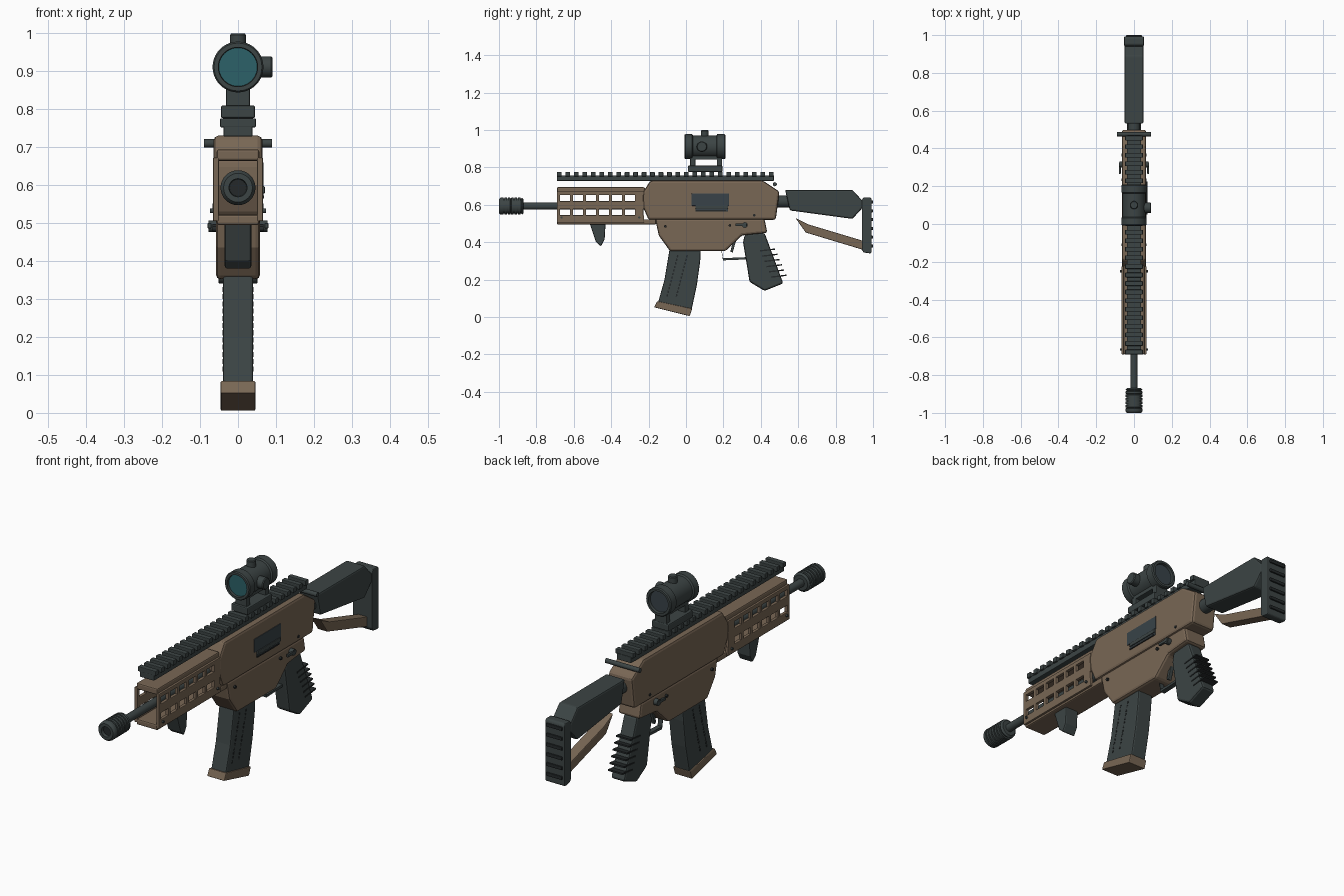
import bpy, bmesh, math
from mathutils import Vector, Matrix

if "Cube" in bpy.data.objects:
    bpy.data.objects.remove(bpy.data.objects["Cube"])


def material(name, rgb):
    m = bpy.data.materials.new(name)
    m.use_nodes = True
    m.diffuse_color = (*rgb, 1)
    m.node_tree.nodes["Principled BSDF"].inputs["Base Color"].default_value = (*rgb, 1)
    return m


TAN = material("tan polymer", (0.19, 0.135, 0.09))
DARK = material("dark grey", (0.045, 0.058, 0.058))
BLACK = material("near black", (0.018, 0.022, 0.023))
STEEL = material("port steel", (0.04, 0.055, 0.065))
LENS = material("teal lens", (0.025, 0.12, 0.14))


def finish(name, bm, mat, bevel=0.0, smooth=False):
    bmesh.ops.recalc_face_normals(bm, faces=bm.faces)
    mesh = bpy.data.meshes.new(name)
    bm.to_mesh(mesh)
    bm.free()
    ob = bpy.data.objects.new(name, mesh)
    bpy.context.collection.objects.link(ob)
    mesh.materials.append(mat)
    if bevel:
        mod = ob.modifiers.new("Bevel", 'BEVEL')
        mod.width, mod.segments, mod.limit_method = bevel, 2, 'ANGLE'
    if smooth:
        bpy.ops.object.select_all(action='DESELECT')
        ob.select_set(True)
        bpy.context.view_layer.objects.active = ob
        bpy.ops.object.shade_smooth_by_angle(angle=math.radians(35))
    return ob


def prism(name, pts, half, mat, bevel=0.008, x=0.0):
    """Side profile in (y, z), extruded to both sides of x."""
    bm = bmesh.new()
    face = bm.faces.new([bm.verts.new((x - half, y, z)) for y, z in pts])
    new = bmesh.ops.extrude_face_region(bm, geom=[face])["geom"]
    bmesh.ops.translate(bm, vec=(2 * half, 0, 0),
                        verts=[v for v in new if isinstance(v, bmesh.types.BMVert)])
    return finish(name, bm, mat, bevel)


def add_box(bm, x, y, z, tilt=0.0):
    """Box from (min, max) pairs, optionally tilted about x."""
    size = Vector((x[1] - x[0], y[1] - y[0], z[1] - z[0]))
    mid = Vector((sum(x), sum(y), sum(z))) / 2
    bmesh.ops.create_cube(bm, size=1, matrix=Matrix.Translation(mid)
                          @ Matrix.Rotation(tilt, 4, 'X') @ Matrix.Diagonal((*size, 1)))


def boxes(name, items, mat, bevel=0.0):
    bm = bmesh.new()
    for item in items:
        add_box(bm, *item)
    return finish(name, bm, mat, bevel)


def lathe(name, rings, origin, axis, mat, sides=32):
    """Rings of (distance, radius) turned about an axis."""
    bm = bmesh.new()
    loops = []
    for d, r in rings:
        loops.append([bm.verts.new((r * math.cos(2 * math.pi * i / sides),
                                    r * math.sin(2 * math.pi * i / sides), d)) for i in range(sides)])
    for a, b in zip(loops, loops[1:]):
        for i in range(sides):
            j = (i + 1) % sides
            bm.faces.new((a[i], a[j], b[j], b[i]))
    bm.faces.new(loops[0])
    bm.faces.new(loops[-1])
    rot = Vector((0, 0, 1)).rotation_difference(Vector(axis)).to_matrix().to_4x4()
    bm.transform(Matrix.Translation(origin) @ rot)
    return finish(name, bm, mat, smooth=True)


def rod(name, start, end, r, mat, sides=20):
    a, d = Vector(start), Vector(end) - Vector(start)
    return lathe(name, [(0, r), (d.length, r)], a, d.normalized(), mat, sides)


# Receiver
prism("upper_receiver", [(-.235, .66), (-.19, .73), (.41, .73), (.5, .67), (.48, .52),
                         (-.2, .52), (-.235, .6)], .064, TAN, .012)
prism("lower_receiver", [(-.165, .525), (-.145, .435), (-.085, .352), (.21, .352), (.3, .437),
                         (.435, .45), (.42, .525)], .058, TAN, .012)
boxes("ejection_port", [((.055, .067), (.03, .23), (.595, .66)),
                        ((.055, .067), (.05, .225), (.565, .6))], STEEL, .002)
boxes("port_cover", [((.06, .071), (.05, .225), (.578, .597))], DARK, .003)
boxes("port_slot", [((.06, .0685), (.05, .215), (.565, .572))], BLACK)
rod("charging_handle", (-.09, .475, .71), (.09, .475, .71), .011, DARK)
for s, side in ((1, "left"), (-1, "right")):
    rod(side + "_selector_hub", (s * .05, .315, .492), (s * .078, .315, .492), .015, DARK)
    boxes(side + "_selector_lever", [((s * .075 - .005, s * .075 + .005), (.265, .325), (.486, .5))], DARK, .002)
    for i, (y, z) in enumerate(((-.11, .485), (.365, .545), (.235, .49))):
        rod(f"{side}_receiver_pin_{i}", (s * .05, y, z), (s * .067, y, z), .007, BLACK, 12)

# Handguard with two rows of windows in each side
START, PITCH, POST = -.69, .0695, .017
frame = []
for s in (1, -1):
    xs = tuple(sorted((s * .05, s * .066)))
    for z in ((.505, .545), (.577, .62), (.652, .672)):
        frame.append((xs, (START, -.225), z))
    for i in range(7):
        y = START + i * PITCH
        frame.append((xs, (y, y + (POST if i < 6 else .045)), (.51, .67)))
boxes("handguard_sides", frame, TAN, .003)
prism("handguard_top", [(START, .664), (START, .694), (-.22, .694), (-.22, .664)], .056, TAN, .006)
prism("handguard_bottom", [(START, .495), (START, .522), (-.16, .522), (-.16, .495)], .056, TAN, .006)
for s, side in ((1, "left"), (-1, "right")):
    for i, y in enumerate((-.665, -.25)):
        rod(f"{side}_handguard_bolt_{i}", (s * .06, y, .532), (s * .074, y, .532), .006, DARK, 12)

# Barrel and muzzle
rod("barrel", (0, -.9, .593), (0, -.2, .593), .019, DARK)
muzzle = [(.015, .001), (.015, .022), (0, .024), (0, .038), (.008, .045)]
for i in range(6):
    d = .012 + i * .018
    muzzle += [(d, .046), (d + .012, .046), (d + .013, .04), (d + .017, .04)]
muzzle += [(.124, .045), (.132, .036), (.132, .012)]
lathe("muzzle_brake", muzzle, (0, -1, .593), (0, 1, 0), DARK)
lathe("muzzle_bore", [(0, .021), (.002, .021)], (0, -.987, .593), (0, 1, 0), BLACK)

# Top rail
boxes("rail_base", [((-.038, .038), (START, .47), (.728, .757))], DARK, .003)
boxes("rail_teeth", [((-.047, .047), (START + .0453 * i, START + .0453 * i + .025), (.752, .776))
                     for i in range(26)], DARK, .003)

# Optic
boxes("optic_clamp", [((-.045, .045), (.01, .195), (.776, .81))], DARK, .005)
boxes("optic_legs", [((-.031, .031), (.022, .05), (.805, .87)),
                     ((-.031, .031), (.165, .193), (.805, .87))], DARK, .003)
boxes("optic_saddle", [((-.031, .031), (.022, .193), (.842, .872))], DARK, .003)
lathe("optic_tube", [(.02, .001), (.02, .05), (0, .052), (0, .063), (.005, .067), (.04, .067), (.045, .06),
                     (.17, .06), (.175, .067), (.213, .067), (.218, .063), (.218, .052), (.198, .05),
                     (.198, .001)], (0, -.008, .911), (0, 1, 0), DARK, 40)
rod("front_lens", (0, .003, .911), (0, .016, .911), .0505, LENS, 40)
rod("rear_lens", (0, .188, .911), (0, .198, .911), .05, STEEL, 40)
lathe("side_knob", [(.05, .028), (.087, .028), (.091, .024)], (0, .085, .911), (1, 0, 0), DARK)
lathe("top_knob", [(.05, .021), (.084, .021), (.088, .018)], (0, .1, .911), (0, 0, 1), DARK)

# Stock
rod("stock_tube", (0, .46, .618), (0, .6, .618), .033, DARK)
prism("stock_body", [(.53, .68), (.89, .68), (.945, .62), (.945, .585), (.89, .525), (.555, .57)],
      .05, DARK, .008)
prism("butt_plate", [(.94, .625), (.95, .64), (.985, .64), (.993, .63), (.993, .345), (.985, .34),
                     (.95, .345), (.94, .36)], .052, DARK, .005)
boxes("butt_ridges", [((-.042, .042), (.985, 1), (.372 + .047 * i, .388 + .047 * i)) for i in range(6)],
      BLACK, .003)
prism("stock_strut", [(.585, .53), (.655, .495), (.945, .408), (.945, .36), (.64, .452)], .026, TAN, .004)

# Pistol grip and trigger
prism("pistol_grip", [(.305, .4), (.315, .445), (.42, .45), (.52, .18), (.42, .14), (.34, .188)],
      .036, DARK, .01)
boxes("grip_ribs", [((-.038, .038), (.395 + .012 * i, .477 + .012 * i), (.355 - .028 * i, .362 - .028 * i), .12)
                    for i in range(6)], BLACK)
guard = [(.19, .36), (.198, .315), (.32, .32), (.335, .33)]
prism("trigger_guard", guard + [(y, z - .012) for y, z in reversed(guard)], .012, DARK, 0)
prism("trigger", [(.255, .44), (.28, .44), (.262, .39), (.25, .345), (.237, .35), (.248, .395)],
      .009, DARK, .002)

# Magazine, leaning forward
prism("magazine", [(-.085, .38), (.08, .38), (.076, .3), (.058, .17), (.03, .04), (-.15, .075),
                   (-.115, .2)], .04, DARK, .007)
prism("magazine_base", [(-.155, .085), (.033, .045), (.02, .005), (-.17, .052)], .046, TAN, .004)
notches = []
for row in (-.045, .005):
    for i in range(12):
        y, z = row - .005 * i, .325 - .019 * i
        notches.append(((-.0412, .0412), (y - .004, y + .004), (z - .006, z + .006), -.2))
boxes("magazine_notches", notches, BLACK)

# Front hand stop
prism("hand_stop", [(-.515, .5), (-.43, .5), (-.435, .415), (-.455, .378), (-.482, .402)], .035, DARK, .006)
